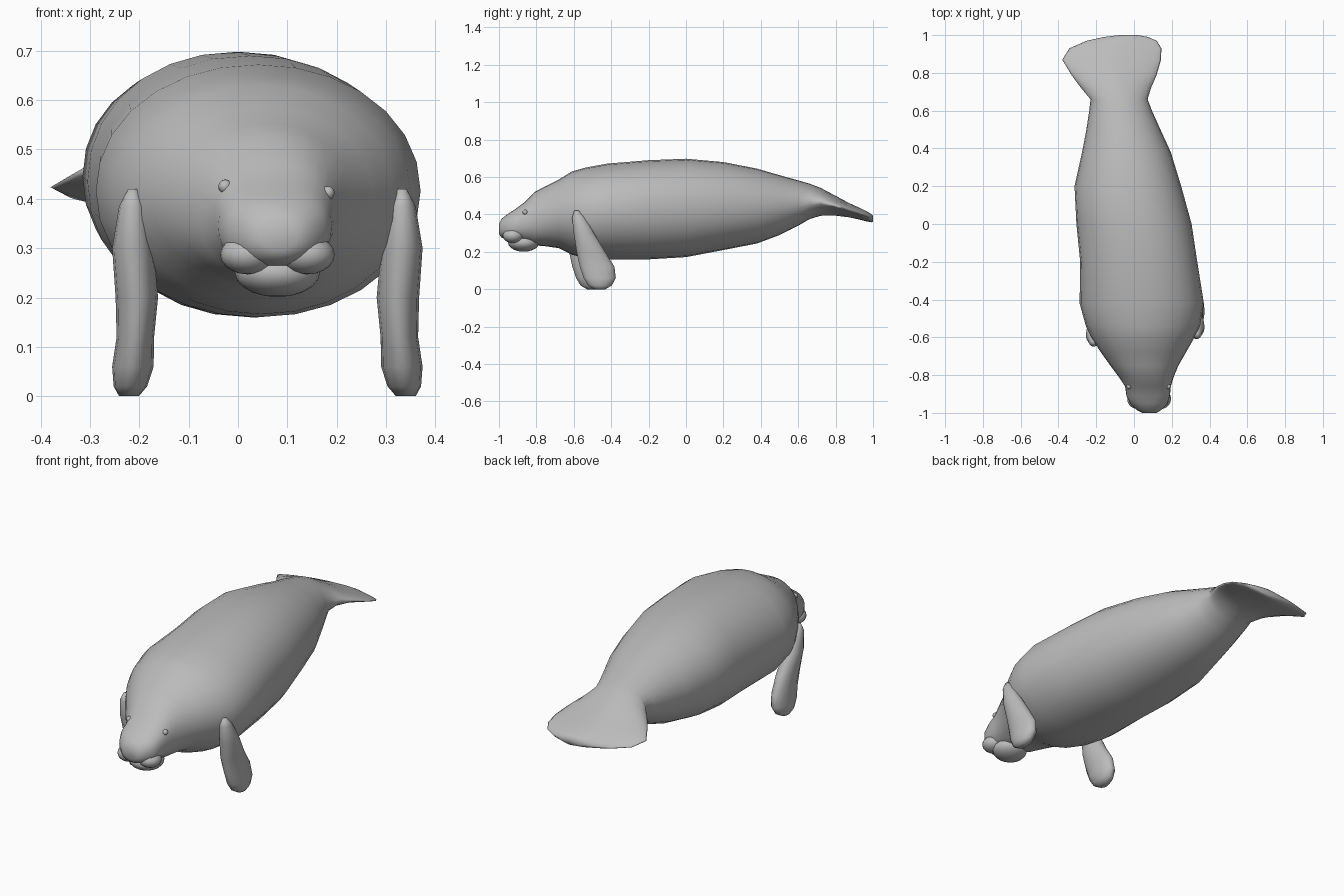
import bpy, bmesh, math
from mathutils import Vector

skin = bpy.data.materials.new("grey_skin")
skin.diffuse_color = (0.5, 0.5, 0.5, 1)


def finish(bm, name):
    bmesh.ops.recalc_face_normals(bm, faces=bm.faces)
    mesh = bpy.data.meshes.new(name)
    bm.to_mesh(mesh)
    bm.free()
    mesh.materials.append(skin)
    mesh.shade_smooth()
    ob = bpy.data.objects.new(name, mesh)
    bpy.context.collection.objects.link(ob)
    return ob


def oval(sides, n):
    """Unit superellipse as (u, v) pairs."""
    out = []
    for i in range(sides):
        a = 2 * math.pi * i / sides
        c, s = math.cos(a), math.sin(a)
        out.append((math.copysign(abs(c) ** (2 / n), c),
                    math.copysign(abs(s) ** (2 / n), s)))
    return out


def loft(name, rings):
    bm = bmesh.new()
    loops = [[bm.verts.new(p) for p in r] for r in rings]
    k = len(loops[0])
    for a, b in zip(loops, loops[1:]):
        for i in range(k):
            j = (i + 1) % k
            bm.faces.new((a[i], a[j], b[j], b[i]))
    bm.faces.new(loops[0])
    bm.faces.new(loops[-1])
    return finish(bm, name)


def ball(name, centre, radii, seg=20):
    bm = bmesh.new()
    bmesh.ops.create_uvsphere(bm, u_segments=seg, v_segments=seg // 2, radius=1)
    for v in bm.verts:
        v.co = Vector(centre) + Vector(a * b for a, b in zip(v.co, radii))
    return finish(bm, name)


# Body sections: y, left x, right x, bottom z, top z, roundness
HEAD = [
    (-1.0, .045, .12, .295, .35, 2), (-.985, .015, .145, .275, .378, 2.2),
    (-.95, -.02, .178, .265, .405, 2.4), (-.91, -.04, .19, .26, .43, 2.4),
    (-.86, -.047, .195, .25, .468, 2.3), (-.81, -.08, .21, .235, .52, 2.2),
    (-.75, -.125, .235, .23, .552, 2.1), (-.68, -.175, .275, .22, .587, 2),
]
TRUNK = [
    (-.61, -.22, .315, .185, .63, 2), (-.54, -.255, .35, .166, .65, 2),
    (-.42, -.288, .37, .16, .672, 2.05), (-.2, -.285, .335, .16, .69, 2.1),
    (0, -.305, .305, .172, .698, 2.1), (.2, -.315, .25, .21, .68, 2.1),
    (.38, -.275, .195, .245, .645, 2), (.5, -.252, .14, .29, .61, 2),
]
TAIL = [
    (.6, -.237, .095, .34, .582, 2), (.66, -.23, .072, .375, .565, 1.9),
    (.72, -.28, .09, .393, .542, 1.6), (.79, -.332, .12, .395, .505, 1.4),
    (.87, -.38, .143, .385, .462, 1.35), (.93, -.342, .145, .372, .435, 1.4),
    (.97, -.25, .12, .362, .415, 1.5), (.99, -.16, .075, .358, .403, 1.6),
    (1.0, -.08, .02, .36, .393, 1.8),
]
loft("body", [
    [((l + r) / 2 + u * (r - l) / 2, y, (b + t) / 2 + v * (t - b) / 2)
     for u, v in oval(28, n)]
    for y, l, r, b, t, n in HEAD + TRUNK + TAIL])

# Flipper sections: z, front y, back y, x shift outward, half thickness
FLIPPER = [
    (.42, -.597, -.573, 0, .01), (.385, -.61, -.54, 0, .028),
    (.3, -.602, -.49, 0, .042), (.2, -.587, -.43, -.008, .043),
    (.12, -.57, -.38, -.005, .038), (.06, -.55, -.373, 0, .042),
    (.02, -.525, -.395, .005, .034), (0, -.49, -.43, .008, .02),
]
for side, x0, dy, name in ((1, .332, 0, "right_flipper"),
                           (-1, -.213, -.04, "left_flipper")):
    loft(name, [
        [(x0 + side * (dx + u * h), dy + (f + b) / 2 + v * (b - f) / 2, z)
         for u, v in oval(14, 2)]
        for z, f, b, dx, h in FLIPPER])

# Lower jaw, hanging upper lips and eyes
ball("lower_jaw", (.08, -.868, .25), (.086, .084, .049))
for side, name in ((-1, "left"), (1, "right")):
    ball(name + "_upper_lip", (.08 + side * .06, -.925, .287), (.056, .055, .04))
ball("left_eye", (-.026, -.86, .425), (.014, .014, .014), 12)
ball("right_eye", (.182, -.86, .412), (.014, .014, .014), 12)
